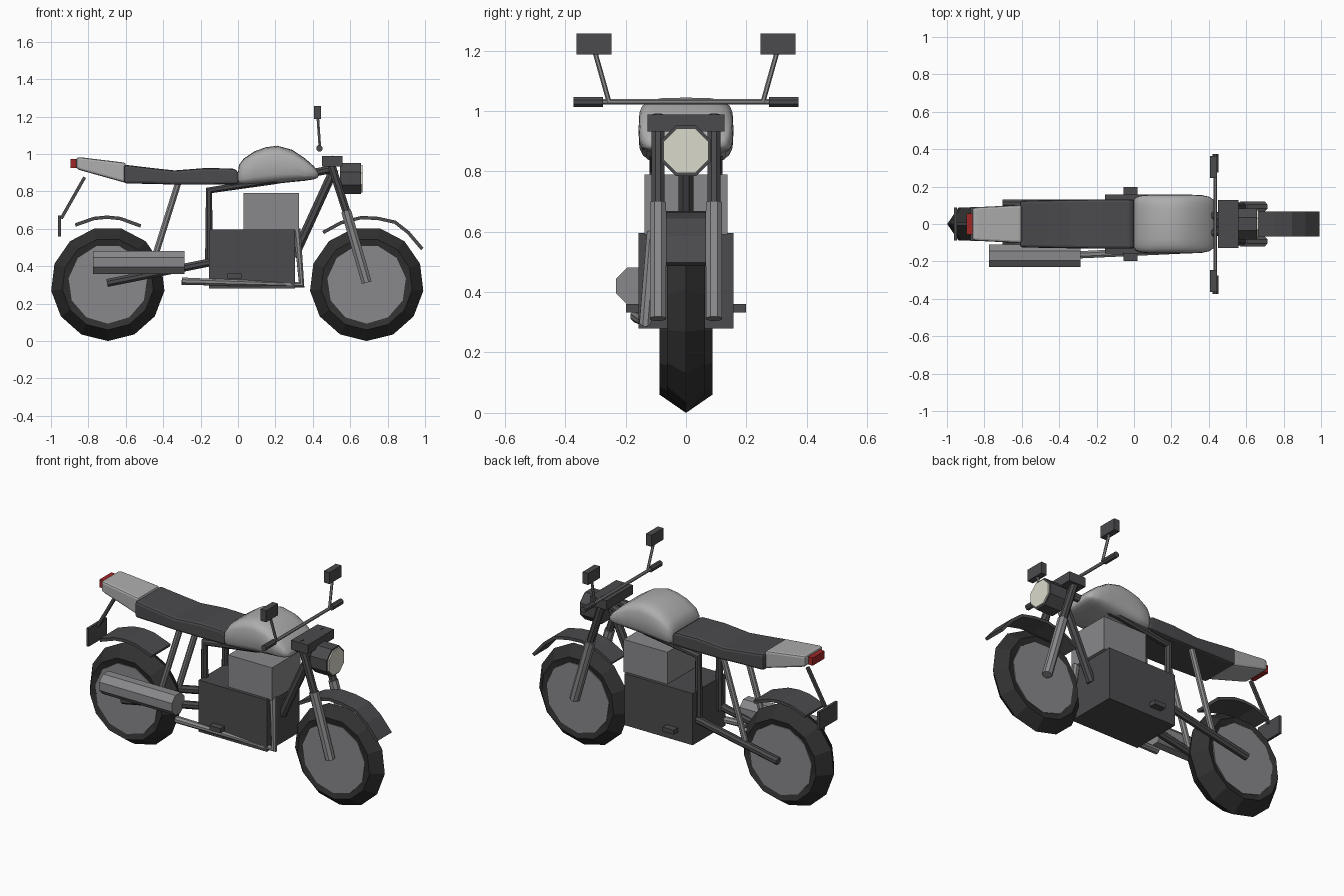
import bpy, bmesh, math
from mathutils import Vector

if "Cube" in bpy.data.objects:
    bpy.data.objects.remove(bpy.data.objects["Cube"])


def material(name, c):
    m = bpy.data.materials.new(name)
    m.diffuse_color = (*c, 1)
    m.use_nodes = True
    m.node_tree.nodes["Principled BSDF"].inputs["Base Color"].default_value = m.diffuse_color
    return m


BLACK = material("rubber", (0.03, 0.03, 0.03))
DARK = material("dark_metal", (0.07, 0.07, 0.075))
MID = material("mid_metal", (0.25, 0.25, 0.26))
LIGHT = material("light_paint", (0.42, 0.42, 0.42))
RED = material("red_lens", (0.35, 0.02, 0.02))
CREAM = material("clear_lens", (0.7, 0.7, 0.6))


def build(name, verts, faces, mat):
    me = bpy.data.meshes.new(name)
    me.from_pydata(verts, [], faces)
    bm = bmesh.new()
    bm.from_mesh(me)
    bmesh.ops.recalc_face_normals(bm, faces=bm.faces)
    bm.to_mesh(me)
    bm.free()
    me.materials.append(mat)
    ob = bpy.data.objects.new(name, me)
    bpy.context.collection.objects.link(ob)
    return ob


def rings(name, loops, mat, cap=True, closed=False):
    n, m = len(loops[0]), len(loops)
    faces = []
    for i in range(m if closed else m - 1):
        a, b = i * n, (i + 1) % m * n
        faces += [(a + j, a + (j + 1) % n, b + (j + 1) % n, b + j) for j in range(n)]
    if cap and not closed:
        faces += [tuple(range(n)), tuple(range((m - 1) * n, m * n))]
    return build(name, [v for l in loops for v in l], faces, mat)


def box(name, lo, hi, mat):
    loops = [[(x, lo[1], lo[2]), (x, hi[1], lo[2]), (x, hi[1], hi[2]), (x, lo[1], hi[2])]
             for x in (lo[0], hi[0])]
    return rings(name, loops, mat)


def tube(name, pts, r, mat, n=8):
    pts = [Vector(p) for p in pts]
    loops = []
    for i, p in enumerate(pts):
        d = Vector()
        if i:
            d += (p - pts[i - 1]).normalized()
        if i < len(pts) - 1:
            d += (pts[i + 1] - p).normalized()
        d.normalize()
        ref = Vector((0, 1, 0)) if abs(d.y) < 0.9 else Vector((0, 0, 1))
        u = d.cross(ref).normalized()
        v = d.cross(u)
        loops.append([p + r * (u * math.cos(a) + v * math.sin(a))
                      for a in [(k + 0.5) * math.tau / n for k in range(n)]])
    return rings(name, loops, mat)


def loft(name, sections, mat, expo=None):
    # sections: x, half width, bottom z, top z; expo gives a rounded section
    loops = []
    for x, w, z0, z1 in sections:
        if expo is None:
            loops.append([(x, -w, z0), (x, w, z0), (x, w, z1), (x, -w, z1)])
            continue
        loop = []
        for k in range(24):
            c, s = math.cos(k * math.tau / 24), math.sin(k * math.tau / 24)
            f = lambda t: math.copysign(abs(t) ** (2 / expo), t)
            loop.append((x, w * f(c), (z0 + z1) / 2 + (z1 - z0) / 2 * f(s)))
        loops.append(loop)
    return rings(name, loops, mat)


def bevel(ob, w, seg=1):
    m = ob.modifiers.new("bevel", "BEVEL")
    m.width, m.segments, m.limit_method = w, seg, "ANGLE"


def strip(name, pts, w, mat):
    verts = [(x, s * w, z) for x, z in pts for s in (-1, 1)]
    faces = [(2 * i, 2 * i + 1, 2 * i + 3, 2 * i + 2) for i in range(len(pts) - 1)]
    ob = build(name, verts, faces, mat)
    m = ob.modifiers.new("thickness", "SOLIDIFY")
    m.thickness, m.offset = 0.018, 0


# wheels: low-poly tyre of revolution around a disc
def wheel(name, x, w, disc):
    n, z, R = 13, 0.305, 0.305
    prof = [(R, 0), (0.245, w), (0.19, w * 0.8), (0.19, -w * 0.8), (0.245, -w)]
    loops = [[(x + r * math.sin(a), y, z - r * math.cos(a)) for r, y in prof]
             for a in [k * math.tau / n for k in range(n)]]
    rings(name + "_tyre", loops, BLACK, closed=True)
    loops = [[(x + 0.212 * math.sin(a), y, z - 0.212 * math.cos(a))
              for a in [k * math.tau / 11 for k in range(11)]] for y in (-disc, disc)]
    rings(name + "_disc", loops, MID)


wheel("rear_wheel", -0.696, 0.087, 0.082)
wheel("front_wheel", 0.688, 0.063, 0.06)

# fenders
strip("rear_fender", [(-0.87, 0.62), (-0.77, 0.655), (-0.7, 0.662), (-0.63, 0.655), (-0.52, 0.615)],
      0.09, DARK)
strip("front_fender", [(0.455, 0.58), (0.55, 0.632), (0.66, 0.66), (0.75, 0.655), (0.84, 0.635),
                       (0.91, 0.58), (0.985, 0.492)], 0.067, DARK)

# fuel tank
tank = loft("fuel_tank", [(0.0, 0.125, 0.85, 0.9), (0.005, 0.14, 0.835, 0.94), (0.03, 0.152, 0.83, 0.975),
                          (0.09, 0.157, 0.833, 1.015), (0.15, 0.157, 0.837, 1.036), (0.21, 0.157, 0.842, 1.044),
                          (0.29, 0.157, 0.85, 1.022), (0.36, 0.155, 0.857, 0.975), (0.405, 0.145, 0.864, 0.935),
                          (0.425, 0.13, 0.872, 0.91), (0.43, 0.11, 0.88, 0.9)], LIGHT, 4)
bpy.context.view_layer.objects.active = tank
tank.select_set(True)
bpy.ops.object.shade_smooth_by_angle(angle=math.radians(50))
tank.select_set(False)

# seat, tail and tail light
bevel(loft("seat", [(-0.61, 0.125, 0.842, 0.943), (-0.46, 0.128, 0.84, 0.925), (-0.34, 0.13, 0.836, 0.912),
                    (-0.17, 0.132, 0.836, 0.925), (-0.02, 0.132, 0.838, 0.922), (0.005, 0.13, 0.84, 0.9)],
           DARK), 0.014, 2)
bevel(loft("tail", [(-0.865, 0.085, 0.922, 0.982), (-0.84, 0.09, 0.912, 0.982), (-0.6, 0.102, 0.845, 0.953)],
           LIGHT), 0.012, 2)
box("tail_light", (-0.895, -0.057, 0.925), (-0.855, 0.057, 0.972), RED)

# number plate holder
tube("plate_strut", [(-0.82, 0, 0.875), (-0.945, 0, 0.655)], 0.012, DARK, 4)
box("plate", (-0.962, -0.088, 0.56), (-0.946, 0.088, 0.67), DARK)

# engine
box("engine_case", (-0.155, -0.157, 0.28), (0.305, 0.157, 0.595), DARK)
box("cylinder_block", (0.03, -0.137, 0.59), (0.325, 0.137, 0.79), MID)

# frame, suspension, fork and controls, repeated on both sides
tube("down_tube", [(0.515, 0, 0.92), (0.3, 0, 0.45)], 0.026, DARK)
for s, side in ((-1, "right"), (1, "left")):
    tube(side + "_frame_rail", [(-0.155, s * 0.1, 0.4), (-0.155, s * 0.1, 0.805), (0.2, s * 0.1, 0.86),
                                (0.51, s * 0.025, 0.92)], 0.023, DARK)
    tube(side + "_swingarm", [(-0.15, s * 0.11, 0.42), (-0.7, s * 0.11, 0.31)], 0.023, DARK)
    tube(side + "_shock", [(-0.32, s * 0.1, 0.845), (-0.47, s * 0.1, 0.37)], 0.018, MID)
    tube(side + "_fork_upper", [(0.485, s * 0.093, 0.985), (0.59, s * 0.093, 0.66)], 0.023, DARK)
    tube(side + "_fork_lower", [(0.578, s * 0.093, 0.695), (0.688, s * 0.093, 0.312)], 0.029, MID)
    box(side + "_foot_peg", (-0.055, min(s * 0.15, s * 0.198), 0.333), (0.02, max(s * 0.15, s * 0.198), 0.36), DARK)
    tube(side + "_grip", [(0.435, s * 0.275, 1.03), (0.435, s * 0.373, 1.03)], 0.018, DARK)
    tube(side + "_mirror_stem", [(0.438, s * 0.255, 1.03), (0.427, s * 0.3, 1.19)], 0.008, MID, 6)
    box(side + "_mirror", (0.406, min(s * 0.247, s * 0.363), 1.186), (0.444, max(s * 0.247, s * 0.363), 1.256), DARK)
tube("handlebar", [(0.435, -0.3, 1.03), (0.435, 0.3, 1.03)], 0.01, MID)
box("fork_clamp", (0.448, -0.127, 0.932), (0.56, 0.127, 0.988), DARK)

# headlight
tube("headlight_shell", [(0.545, 0, 0.868), (0.657, 0, 0.868)], 0.09, DARK)
tube("headlight_lens", [(0.64, 0, 0.868), (0.665, 0, 0.868)], 0.08, CREAM)

# exhaust
tube("exhaust_pipe", [(0.315, -0.11, 0.6), (0.34, -0.135, 0.3), (-0.3, -0.165, 0.32)], 0.021, MID)
tube("muffler", [(-0.775, -0.17, 0.42), (-0.285, -0.17, 0.42)], 0.066, MID)
